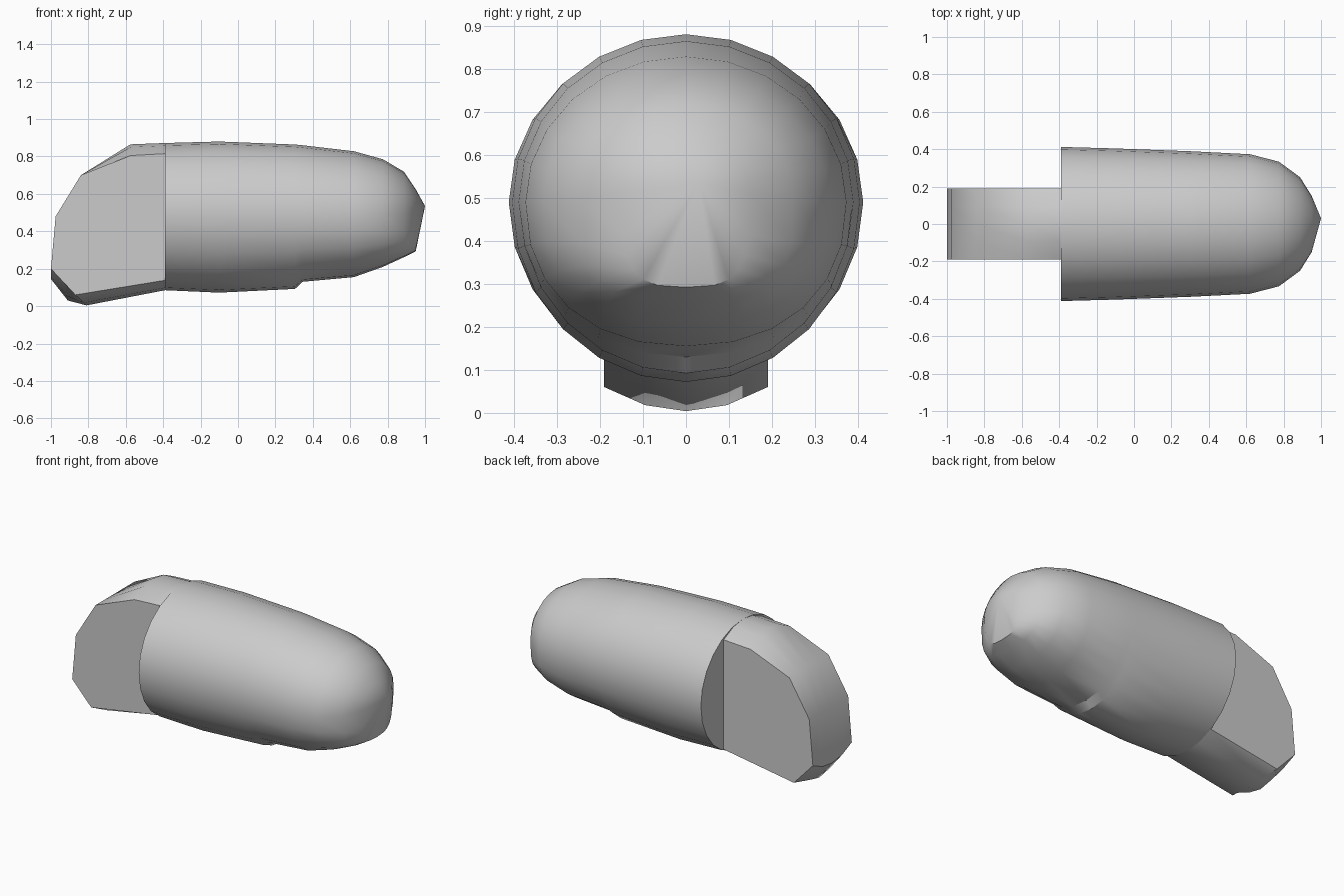
import bpy, bmesh, math

if "Cube" in bpy.data.objects:
    bpy.data.objects.remove(bpy.data.objects["Cube"], do_unlink=True)

GREY = (0.6, 0.6, 0.6, 1)
mat = bpy.data.materials.new("plain grey")
mat.use_nodes = True
mat.diffuse_color = GREY
mat.node_tree.nodes["Principled BSDF"].inputs["Base Color"].default_value = GREY


def loft(name, sections, closed, caps, tip=None):
    """Skin a row of equal-length sections, with flat end caps or a point."""
    bm = bmesh.new()
    rows = [[bm.verts.new(p) for p in s] for s in sections]
    n = len(rows[0])
    for a, b in zip(rows, rows[1:]):
        for i in range(n if closed else n - 1):
            j = (i + 1) % n
            bm.faces.new((a[i], a[j], b[j], b[i]))
    for k in caps:
        bm.faces.new(rows[k])
    if tip:
        point = bm.verts.new(tip)
        for i in range(n):
            bm.faces.new((rows[-1][i], rows[-1][(i + 1) % n], point))
    bmesh.ops.recalc_face_normals(bm, faces=bm.faces)
    mesh = bpy.data.meshes.new(name)
    bm.to_mesh(mesh)
    bm.free()
    mesh.materials.append(mat)
    obj = bpy.data.objects.new(name, mesh)
    bpy.context.collection.objects.link(obj)
    bpy.ops.object.select_all(action="DESELECT")
    obj.select_set(True)
    bpy.context.view_layer.objects.active = obj
    bpy.ops.object.shade_smooth_by_angle(angle=math.radians(36))


def ring(x, top, bottom, half_width, mid, power, sides=24):
    """Rounded section; a lower power flattens the underside."""
    pts = []
    for i in range(sides):
        a = 2 * math.pi * i / sides
        c, s = math.cos(a), math.sin(a)
        if s >= 0:
            pts.append((x, half_width * c, mid + (top - mid) * s))
        else:
            y = math.copysign(abs(c) ** power, c)
            pts.append((x, half_width * y, mid - (mid - bottom) * abs(s) ** power))
    return pts


# Rounded body: x, top, bottom, half width, height of widest point, underside power
body = [
    (-0.39, 0.872, 0.085, 0.412, 0.49, 1),
    (-0.10, 0.880, 0.072, 0.404, 0.49, 1),
    (0.305, 0.864, 0.092, 0.389, 0.49, 1),
    (0.345, 0.860, 0.130, 0.387, 0.49, 0.93),
    (0.62, 0.828, 0.155, 0.373, 0.49, 0.9),
    (0.775, 0.785, 0.210, 0.333, 0.49, 0.8),
    (0.888, 0.718, 0.262, 0.250, 0.50, 0.6),
    (0.95, 0.625, 0.292, 0.150, 0.51, 0.6),
]
loft("body", [ring(*r) for r in body], True, [0], (1.0, 0.03, 0.535))

# Narrow rear block: matching outlines on the centre line and at the flat side
centre = [(-0.39, 0.872), (-0.575, 0.865), (-0.84, 0.70), (-0.975, 0.48),
          (-1.0, 0.145), (-0.91, 0.03), (-0.81, 0.004), (-0.39, 0.085)]
side = [(-0.39, 0.815), (-0.575, 0.805), (-0.84, 0.70), (-0.975, 0.48),
        (-1.0, 0.20), (-0.935, 0.13), (-0.87, 0.06), (-0.39, 0.138)]
sections = []
for step in range(-2, 3):
    t = step / 2
    w = t * t
    sections.append([(a[0] + (b[0] - a[0]) * w, 0.19 * t, a[1] + (b[1] - a[1]) * w)
                     for a, b in zip(centre, side)])
loft("rear_block", sections, True, [0, -1])
